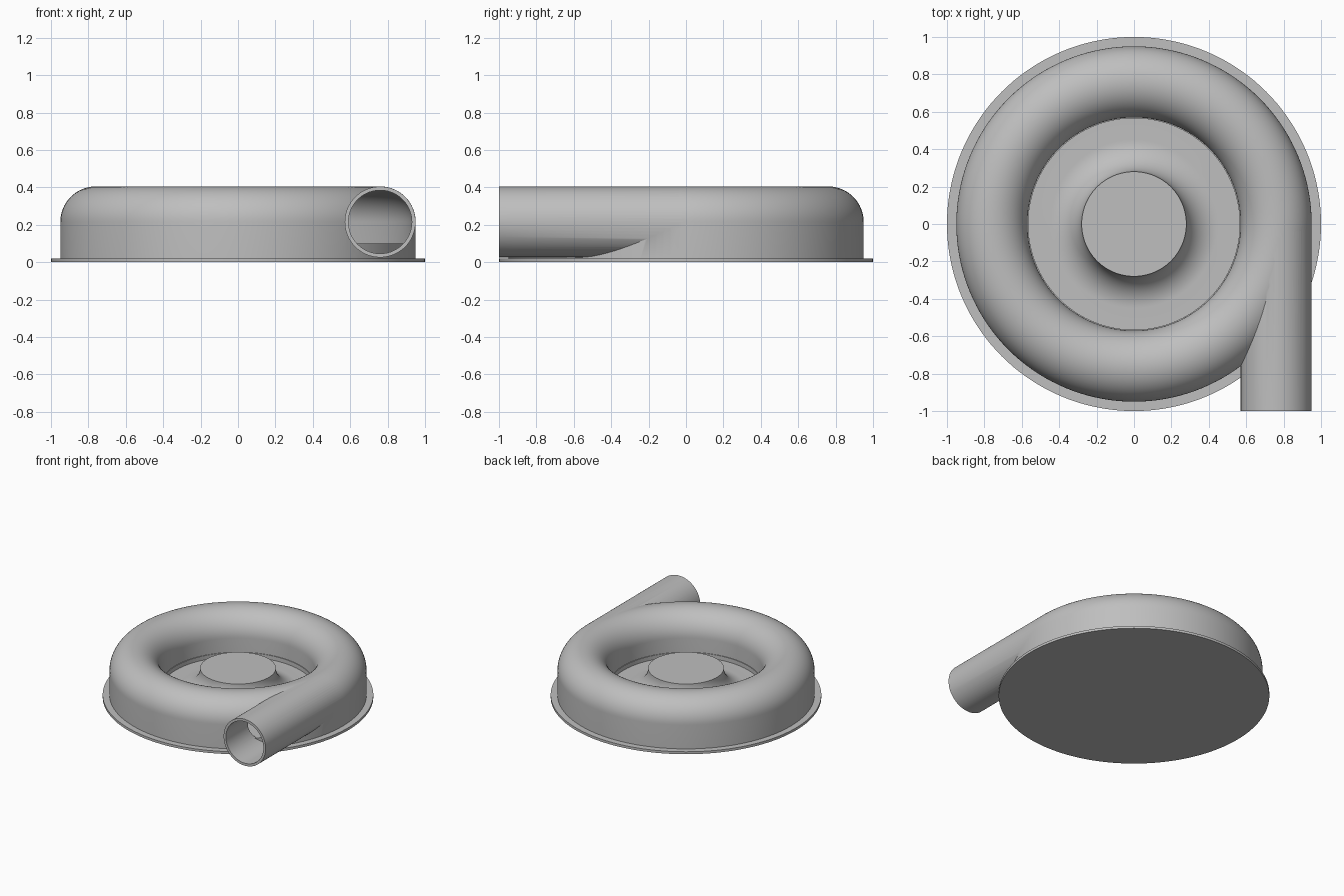
import bpy, bmesh
from math import sin, cos, pi, radians
from mathutils import Matrix, Vector

if "Cube" in bpy.data.objects:
    bpy.data.objects.remove(bpy.data.objects["Cube"], do_unlink=True)

grey = bpy.data.materials.new("plain grey")
grey.use_nodes = True
colour = (0.52, 0.52, 0.52, 1)
grey.diffuse_color = colour
grey.node_tree.nodes["Principled BSDF"].inputs["Base Color"].default_value = colour

RING, TUBE, BORE, MID = 0.76, 0.19, 0.17, 0.215   # channel radius, pipe radii, pipe height


def make(name, bm):
    bmesh.ops.recalc_face_normals(bm, faces=bm.faces)
    mesh = bpy.data.meshes.new(name)
    bm.to_mesh(mesh)
    bm.free()
    mesh.materials.append(grey)
    obj = bpy.data.objects.new(name, mesh)
    bpy.context.collection.objects.link(obj)
    return obj


def arc(cx, cz, r, start, end, steps=20):
    angles = [radians(start + (end - start) * i / steps) for i in range(steps + 1)]
    return [(cx + r * cos(a), cz + r * sin(a)) for a in angles]


def lathe(name, profile, steps=144):
    """Turn a closed (radius, height) outline around the z axis."""
    bm = bmesh.new()
    verts = [bm.verts.new((r, 0, z)) for r, z in profile]
    edges = [bm.edges.new((v, verts[i - 1])) for i, v in enumerate(verts)
             if not (v.co.x == 0 and verts[i - 1].co.x == 0)]
    bmesh.ops.spin(bm, geom=verts + edges, cent=(0, 0, 0), axis=(0, 0, 1),
                   angle=2 * pi, steps=steps, use_duplicate=False)
    bmesh.ops.remove_doubles(bm, verts=bm.verts, dist=0.0002)
    return make(name, bm)


def rod(name, r, y0, y1):
    """Cylinder along y, on the pipe's axis."""
    bm = bmesh.new()
    place = Matrix.Translation(Vector((RING, (y0 + y1) / 2, MID))) @ Matrix.Rotation(pi / 2, 4, "X")
    bmesh.ops.create_cone(bm, cap_ends=True, segments=72, radius1=r, radius2=r,
                          depth=y1 - y0, matrix=place)
    return make(name, bm)


def combine(target, tool, operation):
    mod = target.modifiers.new(operation, "BOOLEAN")
    mod.operation, mod.object, mod.solver = operation, tool, "EXACT"
    bpy.context.view_layer.objects.active = target
    bpy.ops.object.modifier_apply(modifier=mod.name)
    bpy.data.objects.remove(tool, do_unlink=True)


def ring_section(r, bottom):
    return [(RING - r, bottom), (RING + r, bottom)] + arc(RING, MID, r, 0, 180, 32)


# Base plate
base = lathe("base_plate", [(0, 0), (1, 0), (1, 0.02), (0, 0.02)])

# Ring housing with its tangential inlet pipe, hollowed out
housing = lathe("ring_housing", ring_section(TUBE, 0.01))
combine(housing, rod("inlet_pipe", TUBE - 0.0006, -1, -0.005), "UNION")
combine(housing, lathe("channel_cutter", ring_section(BORE, 0.03)), "DIFFERENCE")
combine(housing, rod("bore_cutter", BORE - 0.0008, -1.1, -0.003), "DIFFERENCE")

# Channel floor, stepping down to a flared central hub
hub = [(0, 0.01), (0, 0.236), (0.28, 0.236)] + arc(0.45, 0.236, 0.17, 180, 270)[1:]
hub += [(0.565, 0.066), (0.565, 0.1), (0.94, 0.1), (0.94, 0.01)]
floor = lathe("hub_and_floor", hub)

# Smooth curves, sharp edges
bpy.ops.object.select_all(action="DESELECT")
for obj in (base, housing, floor):
    obj.select_set(True)
bpy.context.view_layer.objects.active = housing
bpy.ops.object.shade_smooth_by_angle(angle=radians(30))
